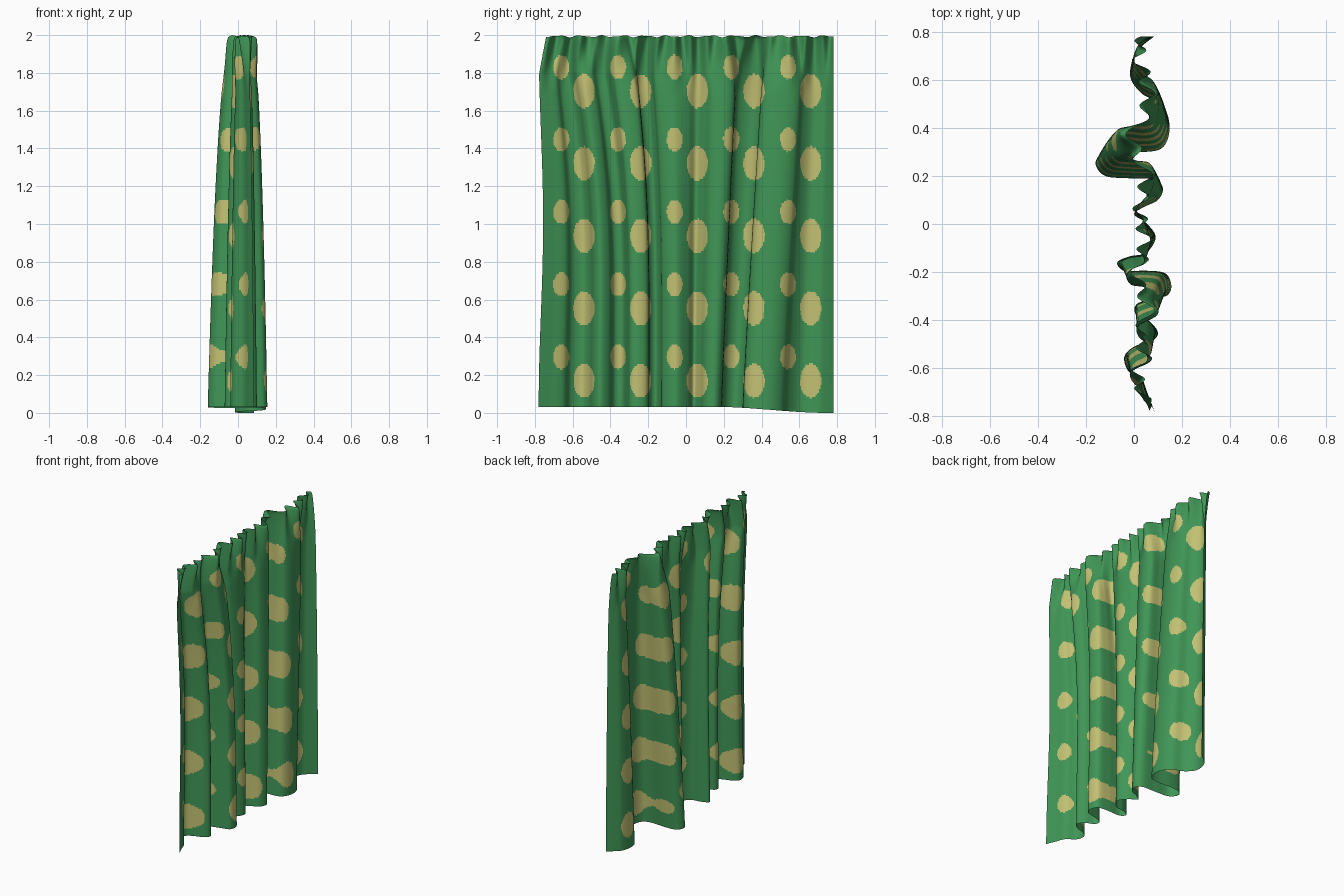
import bpy, bmesh, math
from mathutils import Vector

if "Cube" in bpy.data.objects:
    bpy.data.objects.remove(bpy.data.objects["Cube"])

NU, NZ = 420, 190

# plan curve of the hem (x, y), from one side edge to the other
HEM = [(.085, -.78), (.06, -.72), (.03, -.65), (-.025, -.61), (-.04, -.55), (0, -.515),
       (.07, -.49), (.1, -.455), (.07, -.41), (.01, -.38), (.01, -.335), (.09, -.31),
       (.14, -.295), (.155, -.255), (.13, -.205), (.05, -.195), (-.04, -.195), (-.07, -.16),
       (-.02, -.135), (.05, -.12), (.09, -.055), (.05, .005), (0, .04), (.04, .07),
       (.1, .1), (.12, .15), (.08, .185), (-.02, .19), (-.12, .2), (-.16, .25),
       (-.13, .295), (-.05, .305), (.05, .3), (.115, .315), (.145, .37), (.142, .445),
       (.105, .505), (.035, .54), (-.015, .61), (0, .7), (.04, .745), (.085, .78)]


def smooth_path(points, per=24):
    """Catmull-Rom curve resampled evenly by length."""
    p = [Vector(q) for q in points]
    p = [2 * p[0] - p[1]] + p + [2 * p[-1] - p[-2]]
    fine = []
    for i in range(1, len(p) - 2):
        a, b, c, d = p[i - 1:i + 3]
        for k in range(per):
            t = k / per
            fine.append(.5 * (2 * b + (c - a) * t + (2 * a - 5 * b + 4 * c - d) * t * t
                              + (3 * b - a - 3 * c + d) * t ** 3))
    fine.append(p[-2])
    length = [0]
    for a, b in zip(fine, fine[1:]):
        length.append(length[-1] + (b - a).length)
    out, j = [], 0
    for i in range(NU + 1):
        s = length[-1] * i / NU
        while j < len(fine) - 2 and length[j + 1] < s:
            j += 1
        t = (s - length[j]) / (length[j + 1] - length[j])
        out.append(fine[j].lerp(fine[j + 1], min(1, t)))
    return out


def in_dot(y, z):
    """Two staggered grids of dots, projected straight through the cloth."""
    for y0, z0, ry, rz in ((.06, .17, .056, .09), (-.06, .297, .042, .064)):
        dy = (y - y0 + .15) % .3 - .15
        dz = (z - z0 + .19175) % .3835 - .19175
        if (dy / ry) ** 2 + (dz / rz) ** 2 < 1:
            return True
    return False


def make_material(name, rgb):
    m = bpy.data.materials.new(name)
    m.diffuse_color = (*rgb, 1)
    m.use_nodes = True
    m.node_tree.nodes["Principled BSDF"].inputs["Base Color"].default_value = m.diffuse_color
    return m


# hanging cloth: deep folds at the hem, gathered into small pleats at the top
path = smooth_path(HEM)
even_y = []                              # y with the overhangs averaged out
for i in range(NU + 1):
    w = min(28, i, NU - i)
    even_y.append(sum(q.y for q in path[i - w:i + w + 1]) / (2 * w + 1))


def lean(y, d):
    """Folds drift outwards towards the top, the left ones only near it."""
    return y + .125 * (1 - d) ** (1.1 if y > 0 else 2.8) * math.sin(math.pi * y / .78)


bm = bmesh.new()
rows = []
for k in range(NZ + 1):
    d = 1 - k / NZ                       # 0 at the top, 1 at the hem
    depth = .22 + .78 * d ** .36
    gather = max(0, 1 - d / .16) ** 1.5
    row = []
    for i, q in enumerate(path):
        ye = lean(even_y[i], d)
        y = lean(q.y, d) * (1 - gather) + ye * gather
        if y < 0:
            y *= 1 - .05 * max(0, 1 - d / .1) - .03 * math.sin(math.pi * d) ** 2
        x = .03 + (q.x - .03) * depth
        pleat = math.sin(2 * math.pi * ye / .1 + 1.2 * math.sin(ye * 9))
        x += gather * .03 * pleat
        s = min(1, max(0, (q.y - .15) / .6))
        low = .032 - .032 * s * s * (3 - 2 * s)
        high = 1.994 + .004 * math.sin(2 * math.pi * ye / .12 + 1) + .002 * math.sin(ye * 90)
        row.append(bm.verts.new((x, y, high + (low - high) * d)))
    rows.append(row)

for a, b in zip(rows, rows[1:]):
    for i in range(NU):
        f = bm.faces.new((a[i], a[i + 1], b[i + 1], b[i]))
        f.smooth = True
        c = f.calc_center_median()
        f.material_index = int(in_dot(c.y, c.z))

mesh = bpy.data.meshes.new("curtain")
bm.to_mesh(mesh)
bm.free()
mesh.materials.append(make_material("green cloth", (.05, .3, .093)))
mesh.materials.append(make_material("pale yellow dots", (.54, .53, .17)))
curtain = bpy.data.objects.new("curtain", mesh)
bpy.context.collection.objects.link(curtain)
